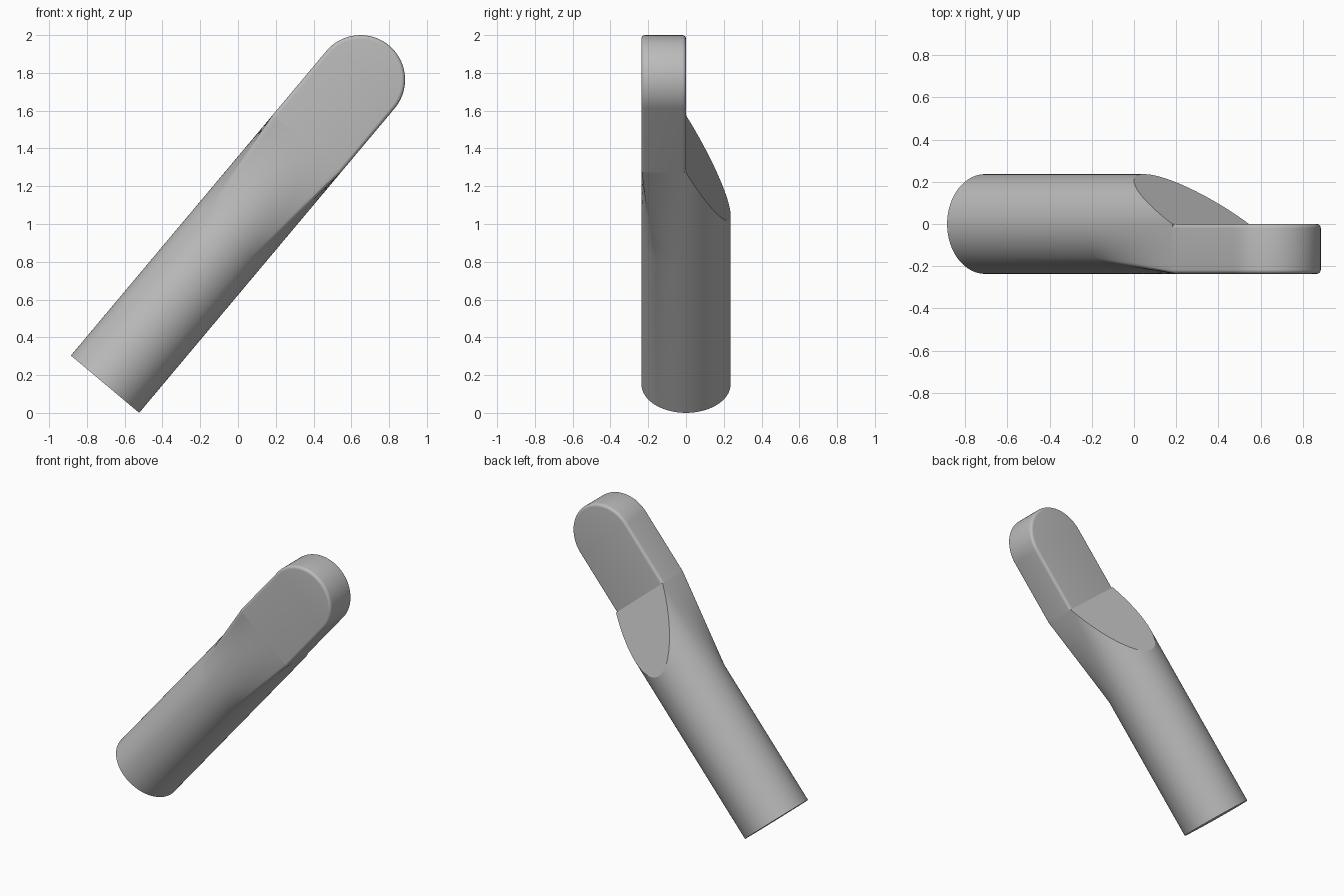
import bpy, bmesh
from math import sin, cos, pi, radians

if "Cube" in bpy.data.objects:
    bpy.data.objects.remove(bpy.data.objects["Cube"])

R = 0.236            # rod radius and half width of the tab
HEAD = 2.104         # axial position of the rounded tab's centre
BLEND = 1.01         # where the round rod starts to square off
JOIN = 1.66          # where the tab starts
RAMP = 0.49          # axial length of the sloped cut
FILLET = 0.02
SIDES = 256

grey = bpy.data.materials.new("plain grey")
grey.use_nodes = True
grey.diffuse_color = (0.5, 0.5, 0.5, 1)
grey.node_tree.nodes["Principled BSDF"].inputs["Base Color"].default_value = (0.5, 0.5, 0.5, 1)


def add_part(name, bm):
    bmesh.ops.recalc_face_normals(bm, faces=bm.faces)
    mesh = bpy.data.meshes.new(name)
    bm.to_mesh(mesh)
    bm.free()
    mesh.materials.append(grey)
    obj = bpy.data.objects.new(name, mesh)
    bpy.context.collection.objects.link(obj)
    # Lean the axis over toward +x
    obj.rotation_euler.y = radians(40)
    obj.location = (-0.704, 0, 0.152)
    bpy.ops.object.select_all(action="DESELECT")
    obj.select_set(True)
    bpy.context.view_layer.objects.active = obj
    bpy.ops.object.shade_smooth_by_angle(angle=radians(20))
    return obj


def square_point(a):
    """Point at angle a on a square with filleted corners."""
    c, s = cos(a), sin(a)
    k = R / max(abs(c), abs(s))
    x, y, inner = c * k, s * k, R - FILLET
    dx, dy = abs(x) - inner, abs(y) - inner
    if dx > 0 and dy > 0:
        d = (dx * dx + dy * dy) ** 0.5
        x = (inner + dx / d * FILLET) * (1 if x > 0 else -1)
        y = (inner + dy / d * FILLET) * (1 if y > 0 else -1)
    return x, y


# Rod: round shaft, front half lofted to a square, back half cut on a slope
def rod_ring(bm, t):
    ring = []
    for i in range(SIDES):
        a = 2 * pi * i / SIDES
        x, y = R * cos(a), R * sin(a)
        end = JOIN
        if i <= SIDES // 2:
            end = max(JOIN - RAMP * y / R, BLEND)
        else:
            sx, sy = square_point(a)
            x, y = x + (sx - x) * t, y + (sy - y) * t
        ring.append(bm.verts.new((x, y, BLEND + (end - BLEND) * t)))
    return ring


bm = bmesh.new()
base = [bm.verts.new((R * cos(2 * pi * i / SIDES), R * sin(2 * pi * i / SIDES), 0))
        for i in range(SIDES)]
rings = [base] + [rod_ring(bm, k / 8) for k in range(9)]
for low, high in zip(rings, rings[1:]):
    for i in range(SIDES):
        j = (i + 1) % SIDES
        bm.faces.new((low[i], low[j], high[j], high[i]))
half = SIDES // 2
bm.faces.new(base)
bm.faces.new(rings[-1][:half + 1])                    # sloped cut
bm.faces.new(rings[-1][half:] + [rings[-1][0]])       # end against the tab
add_part("rod", bm)

# Tab: flat plate with a rounded end and filleted outline
bm = bmesh.new()
outline = [(-R, JOIN), (R, JOIN)]
outline += [(R * cos(pi * i / 64), HEAD + R * sin(pi * i / 64)) for i in range(65)]
front = bm.faces.new([bm.verts.new((x, -R, z)) for x, z in outline])
moved = bmesh.ops.extrude_face_region(bm, geom=[front], use_keep_orig=True)["geom"]
bmesh.ops.translate(bm, vec=(0, R, 0),
                    verts=[g for g in moved if isinstance(g, bmesh.types.BMVert)])
start = [f for f in bm.faces if all(v.co.z < JOIN + 0.001 for v in f.verts)]
bmesh.ops.delete(bm, geom=start, context="FACES_ONLY")
rim = [e for e in bm.edges
       if abs(e.verts[0].co.y - e.verts[1].co.y) < 0.001
       and max(v.co.z for v in e.verts) > JOIN + 0.001]
bmesh.ops.bevel(bm, geom=rim, offset=FILLET, segments=6, profile=0.5, affect="EDGES")
add_part("tab", bm)
